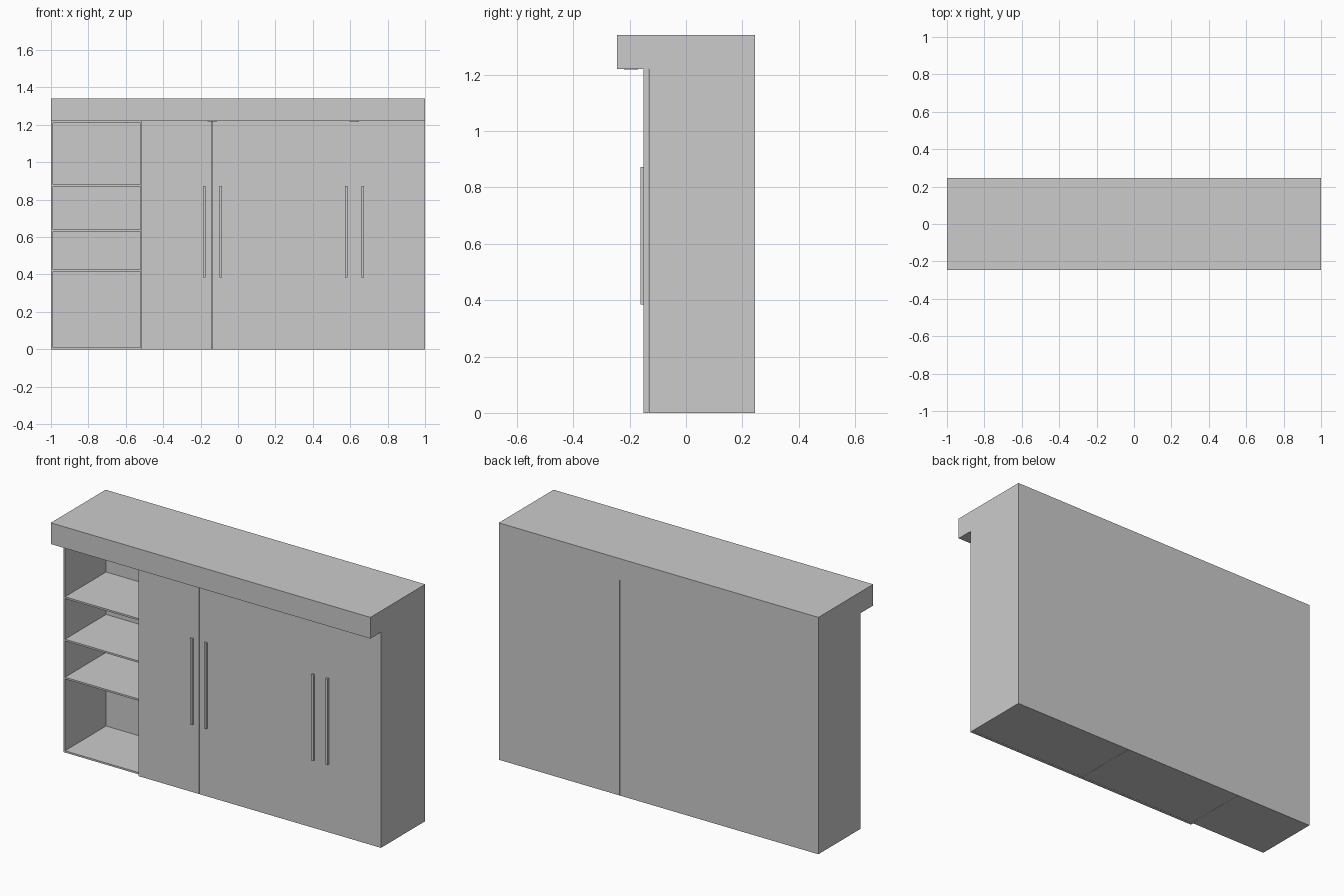
import bpy

if "Cube" in bpy.data.objects:
    bpy.data.objects.remove(bpy.data.objects["Cube"])

T = 0.01            # panel thickness
BACK = 0.245        # rear plane
CARCASS = -0.132    # front plane of carcasses
DOOR = -0.15        # front plane of doors
TOP = 1.22          # underside of the canopy


def box(name, x0, x1, y0, y1, z0, z1):
    bpy.ops.mesh.primitive_cube_add(
        size=1, location=((x0 + x1) / 2, (y0 + y1) / 2, (z0 + z1) / 2))
    ob = bpy.context.object
    ob.name = name
    ob.scale = (x1 - x0, y1 - y0, z1 - z0)
    bpy.ops.object.transform_apply(location=False, rotation=False, scale=True)
    return ob


def carcass(name, x0, x1):
    # Open-fronted case: two sides, floor, ceiling and back
    box(name + "_left_side", x0, x0 + T, CARCASS, BACK, 0, TOP)
    box(name + "_right_side", x1 - T, x1, CARCASS, BACK, 0, TOP)
    box(name + "_floor", x0 + T, x1 - T, CARCASS, BACK, 0, T)
    box(name + "_ceiling", x0 + T, x1 - T, CARCASS, BACK, TOP - T, TOP)
    box(name + "_back", x0 + T, x1 - T, BACK - T, BACK, T, TOP - T)


# Open shelf bay on the left
carcass("shelf_bay", -1, -0.51)
for i, z in enumerate((0.416, 0.631, 0.871)):
    box(f"shelf_{i + 1}", -1 + T, -0.51 - T, CARCASS, BACK - T, z, z + T)

# Two cupboards, each with a pair of doors, bar handles and a canopy lamp
for name, x0, x1, gap in (("middle_cupboard", -0.517, 0.243, 0.002),
                          ("right_cupboard", 0.244, 1.0, 0.0)):
    mid = (x0 + x1) / 2
    inner = -0.509 if x0 < 0 else x0
    carcass(name, inner, x1)
    for side, a, b, s in (("left", x0, mid - gap, -1), ("right", mid + gap, x1, 1)):
        box(f"{name}_{side}_door", a, b, DOOR, CARCASS - 0.001, 0, TOP)
        h = mid + s * 0.044
        box(f"{name}_{side}_handle", h - 0.007, h + 0.007, -0.161, DOOR, 0.385, 0.872)
    bpy.ops.mesh.primitive_cylinder_add(
        vertices=32, radius=0.025, depth=0.004, location=(mid, -0.195, TOP))
    bpy.context.object.name = name + "_lamp"
    bpy.ops.object.shade_smooth_by_angle()

# Overhanging canopy along the top
box("canopy", -1, 1, -0.245, BACK, TOP, 1.34)
